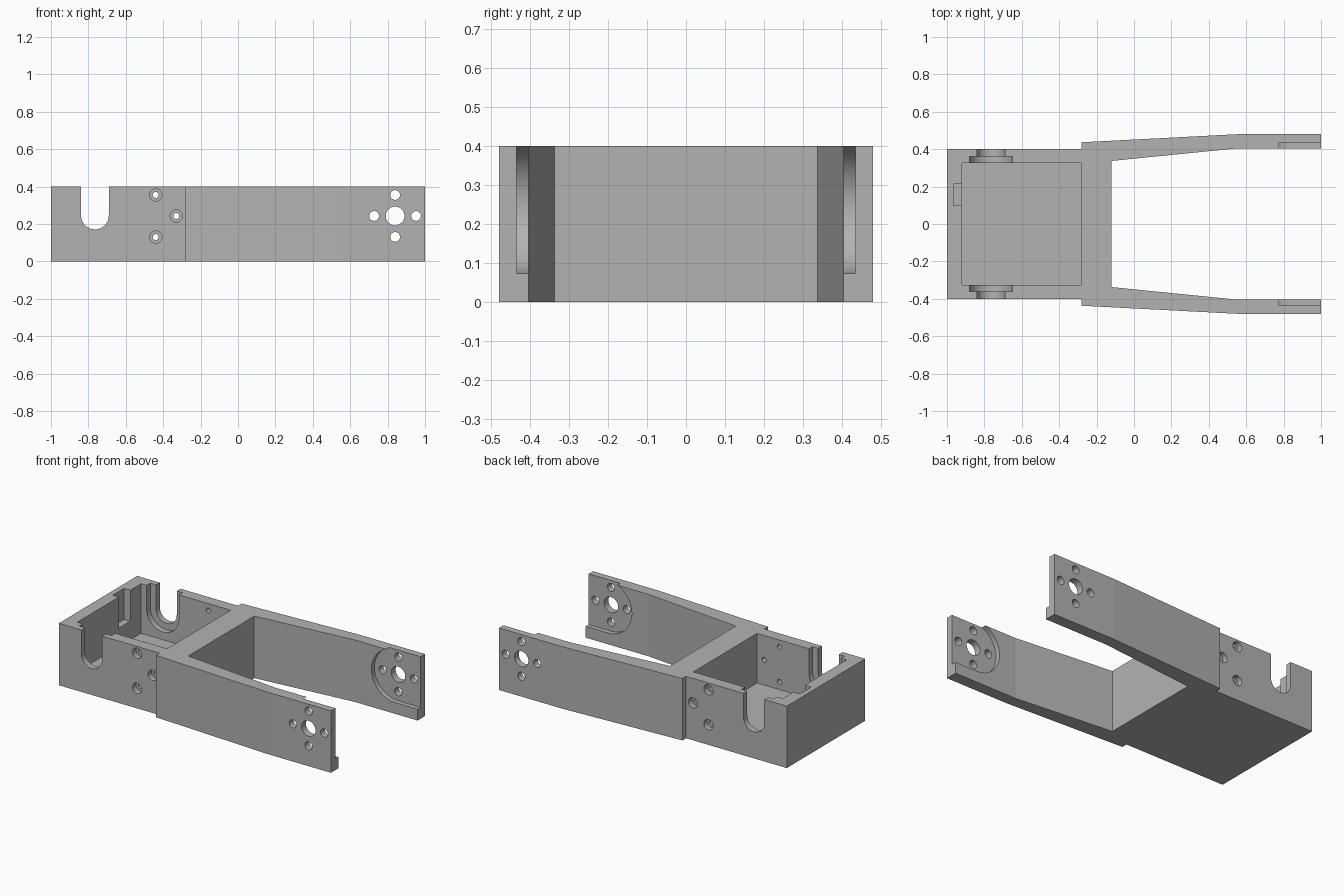
import bpy, bmesh, math

cube = bpy.data.objects.get("Cube")
if cube:
    bpy.data.objects.remove(cube, do_unlink=True)

H = 0.4          # bracket height
AXIS_Z = 0.243   # height of the pivot axis

grey = bpy.data.materials.new("machined grey")
grey.use_nodes = True
GREY = (0.45, 0.45, 0.45, 1)
grey.diffuse_color = GREY
grey.node_tree.nodes["Principled BSDF"].inputs["Base Color"].default_value = GREY


def prism(name, points, a, b, axis):
    """Extrude a 2D profile from a to b along z (xy profile) or y (xz profile)."""
    place = (lambda u, v, w: (u, v, w)) if axis == "z" else (lambda u, v, w: (u, w, v))
    bm = bmesh.new()
    base = bm.faces.new([bm.verts.new(place(u, v, a)) for u, v in points])
    ext = bmesh.ops.extrude_face_region(bm, geom=[base])
    verts = [g for g in ext["geom"] if isinstance(g, bmesh.types.BMVert)]
    bmesh.ops.translate(bm, verts=verts, vec=place(0, 0, b - a))
    bmesh.ops.recalc_face_normals(bm, faces=bm.faces)
    mesh = bpy.data.meshes.new(name)
    bm.to_mesh(mesh)
    bm.free()
    mesh.materials.append(grey)
    obj = bpy.data.objects.new(name, mesh)
    bpy.context.collection.objects.link(obj)
    return obj


def arc(x, z, r, start=0, end=360, n=48):
    steps = n if end - start == 360 else n + 1
    angles = [math.radians(start + (end - start) * i / n) for i in range(steps)]
    return [(x + r * math.cos(t), z + r * math.sin(t)) for t in angles]


def rect(x0, x1, y0, y1):
    return [(x0, y0), (x1, y0), (x1, y1), (x0, y1)]


def u_shape(x, z, r):
    return arc(x, z, r, 180, 360, 32) + [(x + r, H + 0.1), (x - r, H + 0.1)]


# Body outline: box end plus two slightly splayed arms
side = [(-1, -0.4), (-0.28, -0.4), (-0.28, -0.437), (0.55, -0.48), (1, -0.48),
        (1, -0.404), (0.55, -0.404), (-0.12, -0.337)]
outline = side + [(x, -y) for x, y in reversed(side)]
body = prism("forked_bracket", outline, 0, H, "z")
bpy.context.view_layer.objects.active = body
body.select_set(True)


def cut(points, a, b, axis):
    cutter = prism("cutter", points, a, b, axis)
    cutter.hide_render = True
    mod = body.modifiers.new("cut", "BOOLEAN")
    mod.operation = "DIFFERENCE"
    mod.solver = "EXACT"
    mod.object = cutter
    bpy.ops.object.modifier_apply(modifier=mod.name)
    bpy.data.objects.remove(cutter, do_unlink=True)


# Motor pocket and cable notch in its end wall
cut(rect(-0.92, -0.28, -0.325, 0.325), 0.08, H + 0.1, "z")
cut(rect(-0.965, -0.9, 0.1, 0.215), 0.2, H + 0.1, "z")

# Round recess on the inner arm face, open towards the tip and the top
R = 0.17
top_angle = 180 - math.degrees(math.asin((H - AXIS_Z) / R))
recess = arc(0.84, AXIS_Z, R, top_angle, 270, 32)
recess += [(1.1, AXIS_Z - R), (1.1, H + 0.1), (recess[0][0], H + 0.1)]

for s in (-1, 1):
    # Open shaft slot with a wider step on the inside
    cut(u_shape(-0.765, 0.245, 0.115), s * 0.3, s * 0.362, "y")
    cut(u_shape(-0.765, 0.245, 0.074), s * 0.31, s * 0.5, "y")
    # Counterbored screw holes in the box wall
    for x, z in ((-0.44, 0.355), (-0.33, 0.243), (-0.44, 0.13)):
        cut(arc(x, z, 0.033, n=32), s * 0.365, s * 0.5, "y")
        cut(arc(x, z, 0.016, n=24), s * 0.3, s * 0.5, "y")
    # Pivot recess, centre hole and ring of four holes
    cut(recess, s * 0.35, s * 0.435, "y")
    cut(arc(0.84, AXIS_Z, 0.05), s * 0.35, s * 0.6, "y")
    for x, z in arc(0.84, AXIS_Z, 0.112, n=4):
        cut(arc(x, z, 0.026, n=32), s * 0.35, s * 0.6, "y")

# Smooth the bores, keep the broad faces flat
bpy.ops.object.shade_smooth_by_angle(angle=math.radians(30))
for p in body.data.polygons:
    if p.area > 0.015:
        p.use_smooth = False
